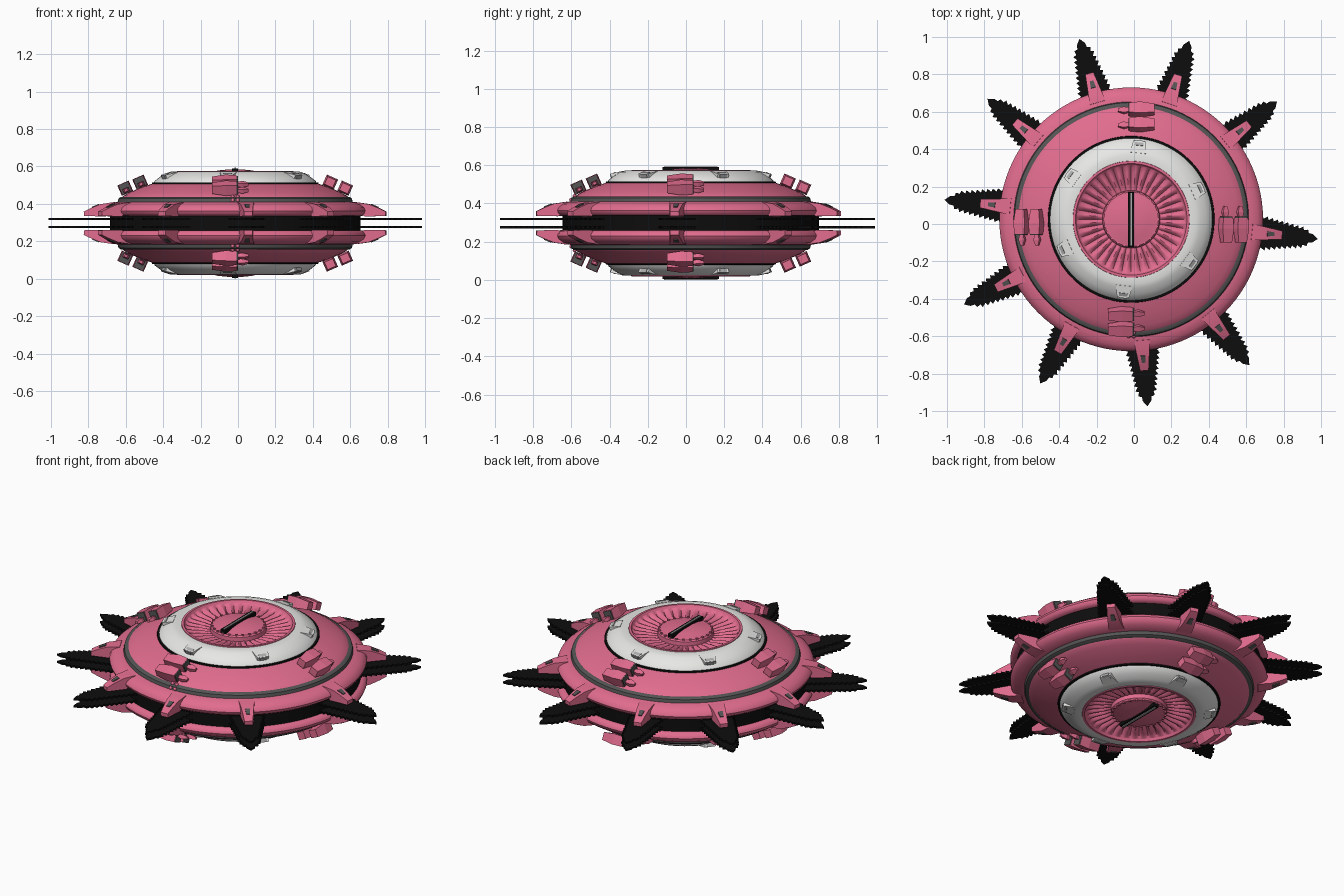
import bpy, bmesh, math
from mathutils import Matrix, Vector

if "Cube" in bpy.data.objects:
    bpy.data.objects.remove(bpy.data.objects["Cube"], do_unlink=True)

CENTRE = (-0.015, 0.025, 0.297)
SEGS = 96


def material(name, rgb):
    m = bpy.data.materials.new(name)
    m.use_nodes = True
    m.diffuse_color = (*rgb, 1)
    bsdf = m.node_tree.nodes["Principled BSDF"]
    bsdf.inputs["Base Color"].default_value = (*rgb, 1)
    bsdf.inputs["Roughness"].default_value = 0.6
    return m


PINK = material("pink paint", (0.75, 0.15, 0.27))
GREY = material("dark grey metal", (0.09, 0.09, 0.09))
BLACK = material("black metal", (0.004, 0.004, 0.004))
WHITE = material("white enamel", (0.8, 0.8, 0.79))
SILVER = material("light grey metal", (0.42, 0.42, 0.42))


def finish(name, bm, mat, angle=35):
    """Turn a bmesh of the upper half into an object mirrored to the underside."""
    mesh = bpy.data.meshes.new(name)
    bm.to_mesh(mesh)
    bm.free()
    mesh.materials.append(mat)
    ob = bpy.data.objects.new(name, mesh)
    ob.location = CENTRE
    bpy.context.collection.objects.link(ob)
    bpy.ops.object.select_all(action="DESELECT")
    ob.select_set(True)
    bpy.context.view_layer.objects.active = ob
    bpy.ops.object.shade_smooth_by_angle(angle=math.radians(angle))
    mod = ob.modifiers.new("underside", "MIRROR")
    mod.use_axis = (False, False, True)
    mod.use_mirror_merge = False
    return ob


def lathe(name, profile, mat, flutes=0, segs=SEGS):
    """Spin (radius, height, flute depth) points, listed from outside inward."""
    bm = bmesh.new()
    rings = []
    for r, h, *depth in profile:
        ring = []
        for i in range(segs):
            a = math.tau * i / segs
            dz = depth[0] * abs(math.sin(a * flutes / 2)) if depth else 0
            ring.append(bm.verts.new((r * math.cos(a), r * math.sin(a), h + dz)))
        rings.append(ring)
    for lo, hi in zip(rings, rings[1:]):
        for i in range(segs):
            j = (i + 1) % segs
            bm.faces.new((lo[i], lo[j], hi[j], hi[i]))
    if profile[-1][0] < 0.05:
        bm.faces.new(rings[-1])
    return finish(name, bm, mat)


def prism(bm, matrix, bottom, top):
    """Close a solid between two matching outlines."""
    a = [bm.verts.new(matrix @ Vector(p)) for p in bottom]
    b = [bm.verts.new(matrix @ Vector(p)) for p in top]
    faces = [bm.faces.new(a), bm.faces.new(b)]
    for i in range(len(a)):
        j = (i + 1) % len(a)
        faces.append(bm.faces.new((a[i], a[j], b[j], b[i])))
    bmesh.ops.recalc_face_normals(bm, faces=faces)


def box(bm, matrix, x0, x1, w0, w1, t0, t1):
    """Box along x whose width and thickness may taper from x0 to x1."""
    def end(x, w, t):
        return [(x, -w, -t), (x, w, -t), (x, w, t), (x, -w, t)]
    prism(bm, matrix, end(x0, w0, t0), end(x1, w1, t1))


def turn(degrees):
    return Matrix.Rotation(math.radians(degrees), 4, "Z")


# Hull rings
lathe("core_band", [(0.67, 0), (0.67, 0.042)], BLACK)
lathe("outer_hull", [(0.66, 0.038), (0.685, 0.04), (0.7, 0.052), (0.705, 0.066),
                     (0.698, 0.083), (0.675, 0.1), (0.645, 0.111), (0.627, 0.114)], PINK)
lathe("grey_band", [(0.629, 0.112), (0.624, 0.132), (0.612, 0.14), (0.594, 0.141)], GREY)
lathe("upper_hull", [(0.605, 0.138), (0.596, 0.147), (0.57, 0.162), (0.53, 0.18),
                     (0.49, 0.196), (0.44, 0.212)], PINK)
lathe("collar_seam", [(0.446, 0.208), (0.444, 0.217), (0.432, 0.218)], BLACK)
lathe("white_collar", [(0.435, 0.214), (0.43, 0.226), (0.4, 0.249), (0.37, 0.267),
                       (0.345, 0.275), (0.31, 0.274)], WHITE)

# Sunken fluted dish and central cap
lathe("dish_rim", [(0.313, 0.27), (0.311, 0.278), (0.298, 0.278), (0.29, 0.265)], PINK)
lathe("fluted_dish", [(0.294, 0.268), (0.28, 0.25, 0.01), (0.25, 0.234, 0.022),
                      (0.2, 0.228, 0.022), (0.17, 0.232, 0.01), (0.15, 0.238)],
      PINK, flutes=36, segs=216)
lathe("dish_cap", [(0.155, 0.232), (0.153, 0.262), (0.145, 0.27), (0.13, 0.272),
                   (0.09, 0.282), (0.04, 0.287)], PINK)

bm = bmesh.new()
for i in range(24):
    box(bm, turn(i * 15) @ Matrix.Translation((0, 0, 0.272)),
        0.139, 0.151, 0.006, 0.006, 0.004, 0.004)
finish("cap_studs", bm, PINK)

bm = bmesh.new()
box(bm, turn(90) @ Matrix.Translation((0, 0, 0.282)), -0.147, 0.147, 0.016, 0.016, 0.011, 0.011)
finish("cap_slot", bm, BLACK)
bm = bmesh.new()
box(bm, turn(90) @ Matrix.Translation((0, 0, 0.292)), -0.14, 0.14, 0.005, 0.005, 0.005, 0.005)
finish("slot_key", bm, SILVER)

# Raised vents on the white collar
vents, caps = bmesh.new(), bmesh.new()
for i in range(6):
    m = (turn(24 + 60 * i) @ Matrix.Translation((0.388, 0, 0.256))
         @ Matrix.Rotation(math.radians(22), 4, "Y"))
    box(vents, m, -0.035, 0.03, 0.045, 0.032, 0.004, 0.014)
    box(caps, m, 0.005, 0.034, 0.024, 0.02, 0.014, 0.012)
finish("collar_vents", vents, WHITE, 60)
finish("vent_caps", caps, SILVER)

# Saw-toothed spikes held by clamps
SPIKES = [-6, 39, 72, 106, 140, 174, 207, 241, 275, 309]
TEETH = 13


def half_width(r):
    taper = 0.098 - 0.17 * (r - 0.64)
    return min(taper, (1.0 - r) * 0.75)


edge = []
for k in range(TEETH):
    r = 0.62 + 0.36 * k / TEETH
    step = 0.36 / TEETH
    edge += [(r, half_width(r) - 0.01), (r + step * 0.8, half_width(r + step) + 0.008)]
outline = edge + [(1.003, 0)] + [(r, -w) for r, w in reversed(edge)]

blades, clamps, sockets = bmesh.new(), bmesh.new(), bmesh.new()
SIDE = [(0.64, 0.08), (0.65, 0.112), (0.72, 0.102), (0.775, 0.08),
        (0.812, 0.062), (0.81, 0.038), (0.7, 0.036)]


def clamp_width(r):
    return 0.045 - 0.13 * (r - 0.64)


for a in SPIKES:
    m = turn(a)
    prism(blades, m, [(r, w, 0.016) for r, w in outline], [(r, w, 0.027) for r, w in outline])
    prism(clamps, m, [(r, -clamp_width(r), h) for r, h in SIDE],
          [(r, clamp_width(r), h) for r, h in SIDE])
    tilt = m @ Matrix.Translation((0.75, 0, 0.091)) @ Matrix.Rotation(math.radians(22), 4, "Y")
    box(sockets, tilt, -0.02, 0.02, 0.014, 0.01, 0.004, 0.004)
finish("saw_spikes", blades, BLACK, 10)
finish("spike_clamps", clamps, PINK, 20)
finish("clamp_sockets", sockets, GREY)

# Paired thrusters at the four quarters, lying along the rim
pods, nozzles, mouths = bmesh.new(), bmesh.new(), bmesh.new()
for quarter in range(4):
    shift = 0.07 if quarter == 2 else 0
    for r, h in ((0.588, 0.187), (0.508, 0.219)):
        m = (turn(90 * quarter) @ Matrix.Translation((r, shift, h))
             @ Matrix.Rotation(math.radians(24), 4, "Y") @ turn(90))
        box(pods, m, -0.125, -0.05, 0.024, 0.033, 0.022, 0.03)
        box(pods, m, -0.05, 0.008, 0.033, 0.028, 0.03, 0.028)
        box(mouths, m, 0.008, 0.014, 0.026, 0.026, 0.026, 0.026)
        low = m @ Matrix.Translation((0, 0, -0.012))
        box(nozzles, low, 0.014, 0.04, 0.011, 0.017, 0.01, 0.012)
        box(nozzles, low, 0.04, 0.07, 0.017, 0.008, 0.012, 0.007)
finish("thruster_pods", pods, PINK, 20)
finish("thruster_mouths", mouths, GREY)
finish("thruster_nozzles", nozzles, PINK, 20)

# Small cluster of studs on the front of the grey band
bm = bmesh.new()
for x in (-0.014, 0.014):
    for r, h in ((0.626, 0.122), (0.608, 0.142)):
        bmesh.ops.create_icosphere(bm, subdivisions=2, radius=0.01,
                                   matrix=Matrix.Translation((x, -r, h)))
finish("front_studs", bm, PINK)
